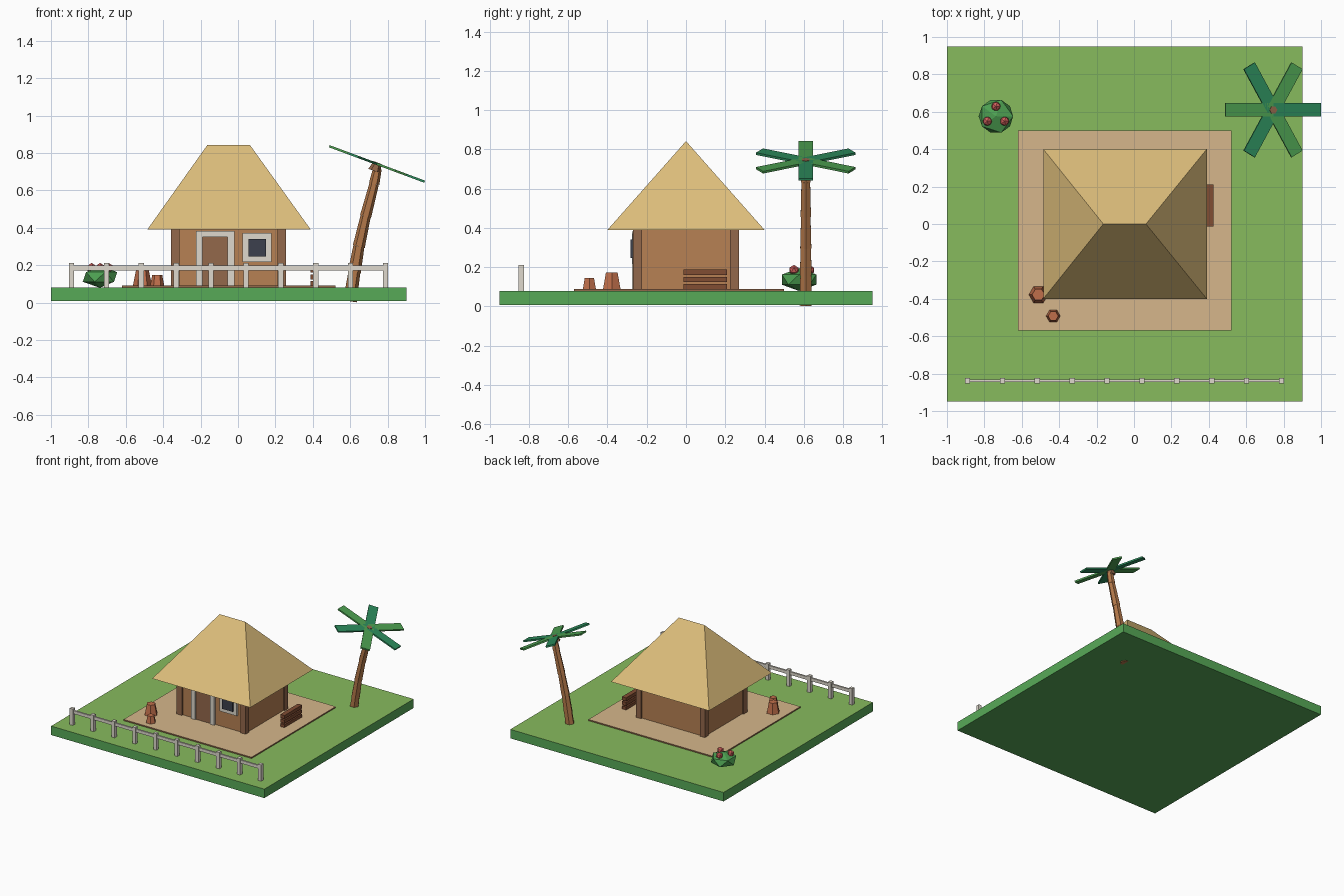
import bpy, bmesh, math
from mathutils import Vector, Matrix

if "Cube" in bpy.data.objects:
    bpy.data.objects.remove(bpy.data.objects["Cube"])


def mat(name, r, g, b):
    m = bpy.data.materials.new(name)
    m.diffuse_color = [(c / 255) ** 2.2 for c in (r, g, b)] + [1]
    m.use_nodes = True
    m.node_tree.nodes["Principled BSDF"].inputs["Base Color"].default_value = m.diffuse_color
    return m


GRASS = mat("grass", 134, 186, 94)
SOIL = mat("soil_green", 88, 168, 88)
SAND = mat("sand", 213, 181, 138)
WALL = mat("wall", 182, 128, 84)
WOOD = mat("dark_wood", 146, 104, 76)
THATCH = mat("thatch", 220, 188, 122)
WHITE = mat("pale_paint", 222, 216, 204)
GLASS = mat("glass", 62, 66, 78)
CLAY = mat("clay", 190, 110, 76)
BARK = mat("bark", 176, 118, 74)
LEAF = mat("leaf_light", 78, 158, 82)
TEAL = mat("leaf_dark", 48, 138, 92)
BERRY = mat("berry", 208, 96, 92)
BENCH = mat("bench_wood", 128, 78, 54)


def finish(name, bm, *mats):
    me = bpy.data.meshes.new(name)
    bm.to_mesh(me)
    bm.free()
    for m in mats:
        me.materials.append(m)
    ob = bpy.data.objects.new(name, me)
    bpy.context.collection.objects.link(ob)
    return ob


def box(name, x, y, z, m, top=None, matrix=None):
    """Box from (min, max) ranges; optional second material on top."""
    bm = bmesh.new()
    bmesh.ops.create_cube(bm, size=1)
    for v in bm.verts:
        v.co = [r[0] + (c + 0.5) * (r[1] - r[0]) for c, r in zip(v.co, (x, y, z))]
    bm.normal_update()
    for f in bm.faces:
        f.material_index = int(top is not None and f.normal.z > 0.9)
    if matrix:
        bm.transform(matrix)
    return finish(name, bm, m, *([top] if top else []))


def cone(name, a, b, r1, r2, m, sides=6):
    """Tapered prism between two points."""
    a, b = Vector(a), Vector(b)
    d = b - a
    bm = bmesh.new()
    bmesh.ops.create_cone(bm, cap_ends=True, segments=sides, radius1=r1, radius2=r2, depth=d.length)
    rot = Vector((0, 0, 1)).rotation_difference(d).to_matrix().to_4x4()
    spin = Matrix.Rotation(math.pi / 2, 4, 'Z')   # corner towards x
    bm.transform(Matrix.Translation((a + b) / 2) @ rot @ spin)
    return finish(name, bm, m)


def ball(name, c, r, rz, m):
    bm = bmesh.new()
    bmesh.ops.create_icosphere(bm, subdivisions=1, radius=1)
    bm.transform(Matrix.Translation(c) @ Matrix.Diagonal((r, r, rz, 1)))
    return finish(name, bm, m)


# Ground and patio
box("ground", (-1, 0.9), (-0.95, 0.95), (0.008, 0.08), SOIL, GRASS)
box("patio", (-0.62, 0.52), (-0.57, 0.5), (0.075, 0.09), WOOD, SAND)

# Hut walls and corner posts
box("walls", (-0.345, 0.247), (-0.257, 0.257), (0.085, 0.395), WALL)
for i, x in enumerate((-0.357, 0.212)):
    for j, y in enumerate((-0.27, 0.225)):
        box(f"corner_post_{i}{j}", (x, x + 0.045), (y, y + 0.045), (0.085, 0.395), WOOD)

# Hipped roof: cube with its top squeezed into a ridge
roof = bmesh.new()
bmesh.ops.create_cube(roof, size=2)
for v in roof.verts:
    if v.co.z > 0:
        v.co = (-0.05 + 0.114 * v.co.x, 0, 0.842)
    else:
        v.co = (-0.048 + 0.437 * v.co.x, 0.4 * v.co.y, 0.39)
bmesh.ops.remove_doubles(roof, verts=roof.verts, dist=1e-4)
finish("roof", roof, THATCH)

# Door with frame
box("door", (-0.192, -0.053), (-0.265, -0.25), (0.085, 0.35), WOOD)
box("door_jamb_left", (-0.225, -0.19), (-0.275, -0.25), (0.085, 0.35), WHITE)
box("door_jamb_right", (-0.055, -0.02), (-0.275, -0.25), (0.085, 0.35), WHITE)
box("door_lintel", (-0.225, -0.02), (-0.275, -0.25), (0.35, 0.382), WHITE)

# Window
box("window_frame", (0.025, 0.18), (-0.273, -0.25), (0.217, 0.372), WHITE)
box("window_pane", (0.057, 0.15), (-0.283, -0.26), (0.247, 0.34), GLASS)

# Slatted bench by the right wall
for i in range(3):
    z = 0.087 + 0.037 * i
    box(f"bench_slat_{i}", (0.387, 0.424), (-0.014, 0.21), (z, z + 0.027), BENCH)

# Clay pots
cone("large_pot", (-0.511, -0.378, 0.085), (-0.511, -0.378, 0.174), 0.052, 0.034, CLAY)
cone("small_pot", (-0.432, -0.492, 0.085), (-0.432, -0.492, 0.146), 0.039, 0.027, CLAY)

# Bush with berries
ball("bush", (-0.738, 0.576, 0.137), 0.103, 0.058, LEAF)
for i in range(3):
    a = math.radians(90 + 120 * i)
    ball(f"berry_{i}", (-0.738 + 0.053 * math.cos(a), 0.576 + 0.053 * math.sin(a), 0.185), 0.027, 0.027, BERRY)

# Fence
for i in range(10):
    x = -0.89 + 0.1865 * i
    box(f"fence_post_{i}", (x - 0.014, x + 0.014), (-0.852, -0.824), (0.075, 0.212), WHITE)
box("fence_rail", (-0.89, 0.79), (-0.845, -0.831), (0.172, 0.197), WHITE)

# Leaning palm trunk
path = [(0.598, 0.007), (0.622, 0.16), (0.646, 0.3), (0.682, 0.46), (0.728, 0.635), (0.745, 0.715)]
for i in range(5):
    (x1, z1), (x2, z2) = path[i], path[i + 1]
    r = 0.037 - 0.0022 * i
    cone(f"trunk_{i}", (x1, 0.61, z1), (x2, 0.61, z2), r, r - 0.005, BARK)

# Palm crown: six flat leaves in one tilted plane
crown = Matrix.Translation((0.743, 0.61, 0.741)) @ Matrix.Rotation(math.radians(20.4), 4, 'Y')
cone("crown_core", crown @ Vector((0, 0, -0.04)), crown @ Vector((0, 0, 0.008)), 0.034, 0.022, WOOD)
for i in range(6):
    box(f"palm_leaf_{i}", (0, 0.272), (-0.036, 0.036), (-0.006, 0.006),
        LEAF if i % 2 else TEAL, matrix=crown @ Matrix.Rotation(math.radians(60 * i), 4, 'Z'))
